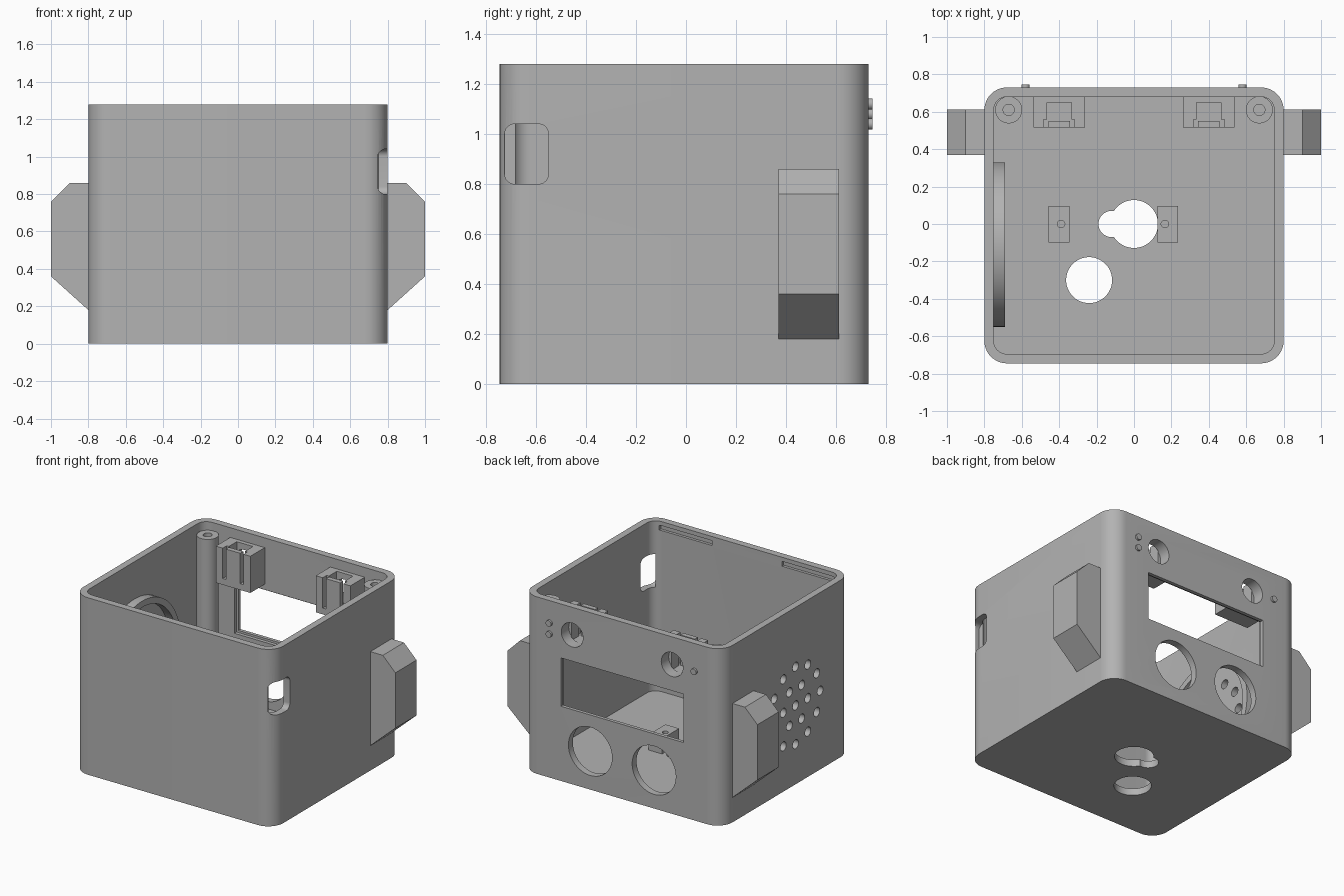
import bpy, bmesh
from math import sin, cos, pi, radians

if "Cube" in bpy.data.objects:
    bpy.data.objects.remove(bpy.data.objects["Cube"], do_unlink=True)

grey = bpy.data.materials.new("plain grey")
grey.use_nodes = True
grey.diffuse_color = (0.45, 0.45, 0.45, 1)
grey.node_tree.nodes["Principled BSDF"].inputs["Base Color"].default_value = grey.diffuse_color

# Maps a profile point (u, v) and a depth w to space for each extrusion axis
PLACE = {"x": lambda u, v, w: (w, u, v),
         "y": lambda u, v, w: (u, w, v),
         "z": lambda u, v, w: (u, v, w)}


def circle(cu, cv, r, n=48):
    return [(cu + r * cos(2 * pi * i / n), cv + r * sin(2 * pi * i / n)) for i in range(n)]


def rect(u0, u1, v0, v1):
    return [(u0, v0), (u1, v0), (u1, v1), (u0, v1)]


def round_rect(u0, u1, v0, v1, r, n=10):
    corners = [(u1 - r, v1 - r), (u0 + r, v1 - r), (u0 + r, v0 + r), (u1 - r, v0 + r)]
    return [(cu + r * cos((k + i / n) * pi / 2), cv + r * sin((k + i / n) * pi / 2))
            for k, (cu, cv) in enumerate(corners) for i in range(n + 1)]


def prism(name, points, axis, lo, hi):
    bm = bmesh.new()
    rings = [[bm.verts.new(PLACE[axis](u, v, w)) for u, v in points] for w in (lo, hi)]
    bm.faces.new(rings[0])
    bm.faces.new(rings[1])
    for i in range(len(points)):
        j = (i + 1) % len(points)
        bm.faces.new((rings[0][i], rings[0][j], rings[1][j], rings[1][i]))
    bmesh.ops.recalc_face_normals(bm, faces=bm.faces)
    mesh = bpy.data.meshes.new(name)
    bm.to_mesh(mesh)
    bm.free()
    mesh.materials.append(grey)
    ob = bpy.data.objects.new(name, mesh)
    bpy.context.collection.objects.link(ob)
    return ob


def activate(ob):
    bpy.ops.object.select_all(action="DESELECT")
    ob.select_set(True)
    bpy.context.view_layer.objects.active = ob


def cut(ob, points, axis, lo, hi):
    cutter = prism("cutter", points, axis, lo, hi)
    cutter.hide_render = True
    mod = ob.modifiers.new("cut", "BOOLEAN")
    mod.operation, mod.solver, mod.object = "DIFFERENCE", "EXACT", cutter
    activate(ob)
    bpy.ops.object.modifier_apply(modifier=mod.name)
    bpy.data.objects.remove(cutter, do_unlink=True)


def finish(ob):
    activate(ob)
    bpy.ops.object.shade_smooth_by_angle(angle=radians(30))


FRONT, BACK, TOP, WALL = -0.745, 0.73, 1.28, 0.05
INNER = BACK - WALL

# Open-topped case with rounded corners
case = prism("case", round_rect(-0.8, 0.8, FRONT, BACK, 0.12), "z", 0, TOP)
cut(case, round_rect(-0.75, 0.75, FRONT + WALL, INNER, 0.07), "z", WALL, TOP + 0.1)

# Floor: keyhole and cable hole
cut(case, circle(0, 0, 0.128), "z", -0.1, 0.1)
cut(case, circle(-0.12, 0, 0.07), "z", -0.1, 0.1)
cut(case, circle(-0.24, -0.3, 0.123), "z", -0.1, 0.1)

# Back wall: display window with inner rebate, two large holes, two button holes
cut(case, rect(-0.49, 0.49, 0.54, 0.89), "y", 0.6, 0.8)
cut(case, rect(-0.505, 0.505, 0.525, 0.905), "y", 0.6, 0.705)
for s in (-1, 1):
    cut(case, circle(s * 0.255, 0.277, 0.175), "y", 0.6, 0.8)
    cut(case, circle(s * 0.4, 1.08, 0.087), "y", 0.6, 0.8)
    # Lid grooves inside the front wall
    cut(case, rect(s * 0.49 - 0.21, s * 0.49 + 0.21, 1.215, 1.25), "y", FRONT + 0.03, FRONT + 0.1)

# Rounded cable slot in the left front corner
cut(case, round_rect(-0.725, -0.55, 0.8, 1.04, 0.04), "x", 0.72, 0.9)

# Speaker grille: centre hole and two rings of holes
SY, SZ = -0.11, 0.57
for count, radius in ((1, 0), (6, 0.14), (12, 0.28)):
    for i in range(count):
        a = 2 * pi * i / count
        cut(case, circle(SY + radius * cos(a), SZ + radius * sin(a), 0.033, 20), "x", -0.9, -0.7)
finish(case)

# Speaker retaining ring on the inside of the right wall
ring = prism("speaker_ring", circle(SY, SZ, 0.44, 72), "x", -0.755, -0.69)
cut(ring, circle(SY, SZ, 0.395, 72), "x", -0.8, -0.6)
finish(ring)

for s, side in ((1, "left"), (-1, "right")):
    # Chamfered lug on the outer wall
    lug = [(s * x, z) for x, z in
           ((0.78, 0.86), (0.9, 0.86), (1, 0.76), (1, 0.36), (0.8, 0.18), (0.78, 0.18))]
    prism(side + "_lug", lug, "y", 0.37, 0.612)

    # Screw post
    post = prism(side + "_screw_post", circle(s * 0.67, 0.61, 0.072), "z", 0.04, 1.22)
    cut(post, circle(s * 0.67, 0.61, 0.03, 24), "z", 0.8, 1.3)
    finish(post)

    # Switch holder with pocket, button hole and two leg slits
    c = s * 0.4
    holder = prism(side + "_switch_holder", rect(c - 0.138, c + 0.138, 0.515, INNER + 0.005),
                   "z", 0.945, 1.21)
    cut(holder, rect(c - 0.065, c + 0.065, 0.55, 0.65), "z", 0.99, 1.3)
    cut(holder, circle(c, 1.08, 0.087), "y", 0.645, 0.75)
    for t in (-1, 1):
        cut(holder, rect(c + t * 0.07 - 0.013, c + t * 0.07 + 0.013, 0.5, 0.56), "z", 0.99, 1.3)
    finish(holder)

# Mounting pads on the floor
for name, x0, x1, hole in (("left", 0.125, 0.235, 0.165), ("right", -0.458, -0.345, -0.39)):
    pad = prism(name + "_mounting_pad", rect(x0, x1, -0.1, 0.095), "z", 0.04, 0.16)
    cut(pad, circle(hole, 0, 0.02, 20), "z", 0.06, 0.2)
    finish(pad)

# Small indicator studs on the back
for name, x, z in (("upper", 0.58, 1.12), ("lower", 0.58, 1.04), ("single", -0.58, 1.08)):
    finish(prism(name + "_stud", circle(x, z, 0.022, 24), "y", BACK - 0.02, 0.745))
